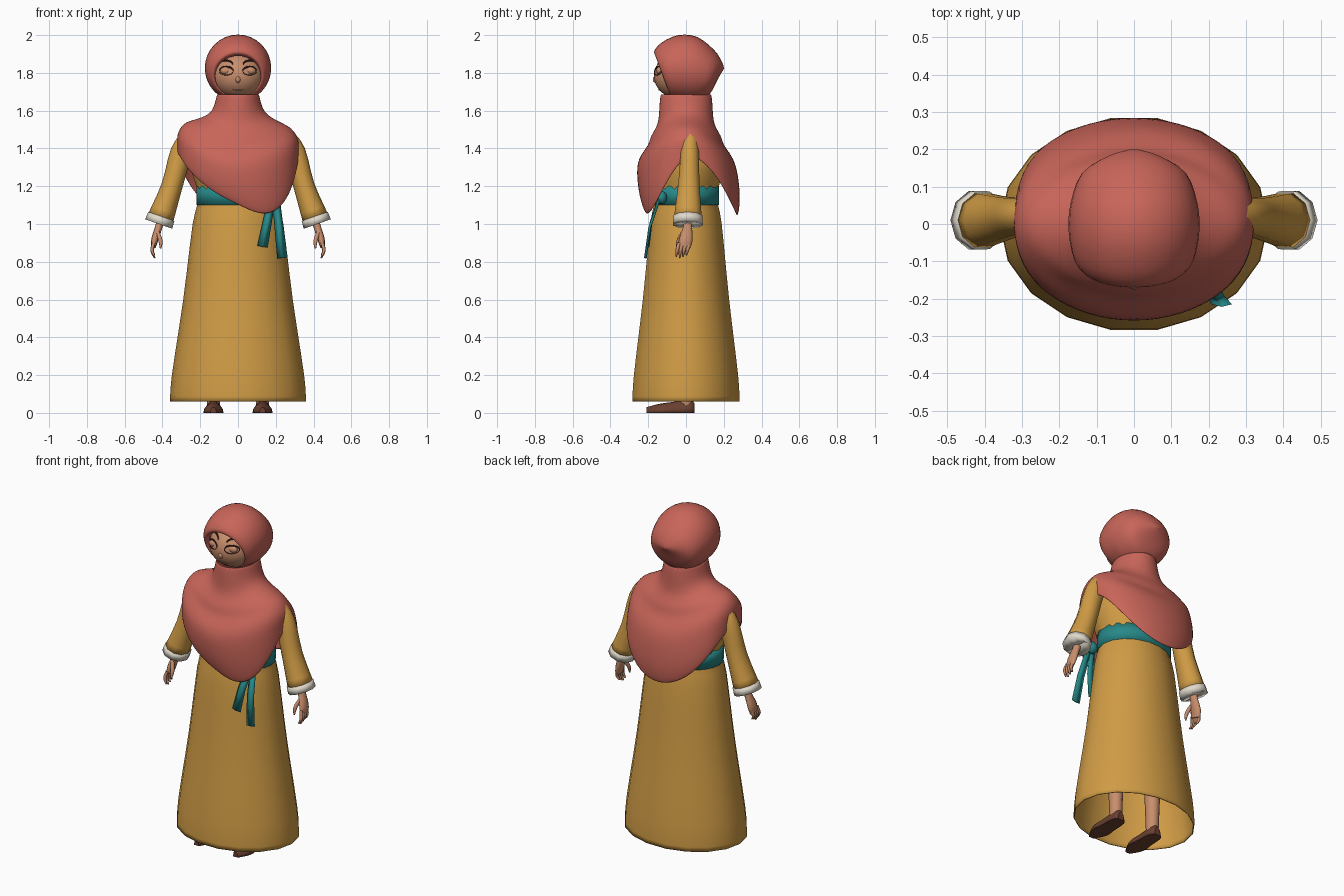
import bpy, bmesh
from math import sin, cos, pi, sqrt, copysign
from mathutils import Vector

cube = bpy.data.objects.get("Cube")
if cube:
    bpy.data.objects.remove(cube, do_unlink=True)


def material(name, *rgb):
    mat = bpy.data.materials.new(name)
    mat.use_nodes = True
    mat.diffuse_color = (*rgb, 1)
    mat.node_tree.nodes["Principled BSDF"].inputs["Base Color"].default_value = (*rgb, 1)
    return mat


coral = material("coral cloth", .58, .13, .1)
mustard = material("mustard cloth", .63, .33, .06)
teal = material("teal cloth", .02, .25, .25)
cream = material("cream trim", .75, .7, .6)
skin = material("skin", .58, .27, .15)
leather = material("shoe leather", .14, .05, .03)
dark = material("dark hair", .03, .01, .01)
lips = material("lips", .4, .16, .1)


def add_object(name, bm, mat):
    for face in bm.faces:
        face.smooth = len(face.verts) < 5
    mesh = bpy.data.meshes.new(name)
    bm.to_mesh(mesh)
    bm.free()
    mesh.materials.append(mat)
    obj = bpy.data.objects.new(name, mesh)
    bpy.context.collection.objects.link(obj)
    return obj


def spline(rows, steps=3):
    """Smooth a short table of sections with a curve that passes through every row."""
    rows = [Vector(row) for row in rows]
    result = []
    for k in range(len(rows) - 1):
        start, end = rows[k], rows[k + 1]
        slope_in = (end - rows[max(k - 1, 0)]) / 2
        slope_out = (rows[min(k + 2, len(rows) - 1)] - start) / 2
        for step in range(steps):
            t = step / steps
            ease = t * t * (3 - 2 * t)
            bend = slope_in * t * (1 - t) ** 2 - slope_out * t * t * (1 - t)
            result.append(start.lerp(end, ease) + bend)
    return result + [rows[-1]]


def angles(count):
    return [2 * pi * i / count for i in range(count)]


def loft(name, rings, mat, caps="both", thickness=0, subdivide=0):
    """Skin a list of equal-sized point rings; caps is both, end, none or loop."""
    bm = bmesh.new()
    verts = [[bm.verts.new(p) for p in ring] for ring in rings]
    pairs = list(zip(verts, verts[1:]))
    if caps == "loop":
        pairs.append((verts[-1], verts[0]))
    for lower, upper in pairs:
        for i in range(len(lower)):
            bm.faces.new((lower[i - 1], lower[i], upper[i], upper[i - 1]))
    if caps == "both":
        bm.faces.new(verts[0][::-1])
    if caps in ("both", "end"):
        bm.faces.new(verts[-1])
    bmesh.ops.recalc_face_normals(bm, faces=bm.faces)
    obj = add_object(name, bm, mat)
    if thickness:
        obj.modifiers.new("thickness", "SOLIDIFY").thickness = thickness
    if subdivide:
        obj.modifiers.new("smoothing", "SUBSURF").levels = subdivide
        obj.modifiers["smoothing"].render_levels = subdivide


def tube(name, path, mat, side=1, sides=10, **options):
    """Path rows are (x, y, z, radius across, radius along y)."""
    points = [Vector((row[0] * side, row[1], row[2])) for row in path]
    rings = []
    for k, point in enumerate(points):
        ahead = (points[min(k + 1, len(points) - 1)] - points[max(k - 1, 0)]).normalized()
        depth = Vector((0, 1, 0))
        depth = (depth - ahead * depth.dot(ahead)).normalized()
        across = depth.cross(ahead)
        wide, deep = path[k][3], path[k][4]
        rings.append([point + across * wide * cos(a) + depth * deep * sin(a) for a in angles(sides)])
    loft(name, rings, mat, **options)


def ball(name, centre, size, mat, segments=24):
    bm = bmesh.new()
    bmesh.ops.create_uvsphere(bm, u_segments=segments, v_segments=segments // 2, radius=1)
    for vert in bm.verts:
        vert.co = Vector(centre) + vert.co * Vector(size)
    add_object(name, bm, mat)


# Dress: one oval lathe from the hem to the neck, as (height, half width)
dress = spline([(.06, .36), (.2, .35), (.6, .29), (1, .24), (1.15, .21), (1.35, .25), (1.55, .1)])
loft("dress", [[(w * cos(a), .8 * w * sin(a), z) for a in angles(18)] for z, w in dress],
     mustard, caps="none", thickness=.006)

# Belt, knot and hanging tails
belt = [(1.1, .2), (1.1, .22), (1.2, .22), (1.2, .2)]
loft("belt", [[(w * cos(a), .8 * w * sin(a), z) for a in angles(24)] for z, w in belt], teal, caps="loop")
ball("belt_knot", (.19, -.13, 1.14), (.035, .03, .035), teal, segments=12)
for name, x, end_x, end_y, end_z in (("short", .18, .13, -.2, .88), ("long", .2, .235, -.215, .82)):
    start, end = Vector((x, -.14, 1.14, .02, .007)), Vector((end_x, end_y, end_z, .028, .007))
    bulge = Vector((0, -.015, 0, 0, 0))
    tube(f"belt_tail_{name}", [start, start.lerp(end, .5) + bulge, end], teal, sides=4)

# Shawl: collar and shoulder rings, as (half width, half depth, side height, end height)
shoulders = [(.115, .14, 1.69, 1.69), (.13, .145, 1.61, 1.6), (.17, .15, 1.57, 1.52),
             (.26, .195, 1.54, 1.46), (.3, .2, 1.52, 1.41), (.33, .265, 1.47, 1.34)]
rings = []
for wide, deep, side_z, end_z in shoulders:
    ring = []
    for a in angles(16):
        slant = .1 * cos(a) * max(wide - .15, 0)
        ring.append(Vector((wide * cos(a), deep * sin(a), side_z + (end_z - side_z) * sin(a) ** 2 - slant)))
    rings.append(ring)

# Shawl hem: short over the arms, long at front and back, pulled down at the front left
hem = []
for a in angles(16):
    c, s = cos(a), sin(a)
    y = copysign(abs(s) ** .7, s) * (.24 if s < 0 else .27)
    z = 1.4 - abs(s) ** 1.2 * (.3 if s < 0 else .37)
    if s < 0:
        z += .26 * s * max(c, c / 3)
    hem.append(Vector((.33 * c, y + .01, z)))
for blend in (.4, .75):
    between = [p.lerp(q, blend) for p, q in zip(rings[len(shoulders) - 1], hem)]
    rings.append([Vector((p.x, p.y * 1.06, p.z)) for p in between])
rings.append(hem)
loft("shawl", rings, coral, caps="none", thickness=.012, subdivide=2)

# Hood: rings from the face opening back, as (top y, bottom y, top z, bottom z, half width)
hood = spline([(-.14, -.05, 1.89, 1.68, .12), (-.17, -.08, 1.91, 1.67, .13), (-.13, -.06, 1.96, 1.66, .16),
               (-.04, 0, 2, 1.65, .175), (.06, .05, 1.99, 1.65, .17), (.15, .12, 1.92, 1.68, .14),
               (.19, .17, 1.86, 1.77, .07), (.2, .2, 1.83, 1.82, .01)])
rings = []
for top_y, bottom_y, top_z, bottom_z, wide in hood:
    top, bottom = Vector((0, top_y, top_z)), Vector((0, bottom_y, bottom_z))
    rings.append([bottom.lerp(top, (1 + cos(a)) / 2) + Vector((wide * sin(a), 0, 0)) for a in angles(32)])
loft("hood", rings, coral, caps="end")

# Head and nose
head, head_size = Vector((0, -.03, 1.785)), Vector((.14, .14, .125))
ball("head", head, head_size, skin, segments=32)
ball("nose", (0, -.162, 1.765), (.014, .014, .018), skin, segments=12)


def face_arc(name, x, z, wide, high, radius, mat, side=1):
    """Draw a tapered half-ellipse arc on the front of the head."""
    path = []
    for k in range(9):
        a = pi * (1 - k / 8)
        px, pz = x + wide * cos(a), z + high * sin(a)
        inside = 1 - (px / head_size.x) ** 2 - ((pz - head.z) / head_size.z) ** 2
        py = head.y - head_size.y * sqrt(max(inside, 0))
        path.append((px, py, pz, radius * (.4 + .6 * sin(a)), .004))
    tube(name, path, mat, side=side, sides=6)


face_arc("mouth", 0, 1.713, .026, -.003, .003, lips)

# Sleeve, forearm and thumb rows are (x, y, z, radius across, radius along y)
sleeve = spline([(.25, .02, 1.46, .05, .045), (.3, .02, 1.38, .058, .05), (.35, .015, 1.2, .056, .06),
                 (.41, .01, 1.03, .07, .077)])
cuff = [(.406, .01, 1.04, .064, .07), (.406, .01, 1.04, .073, .08),
        (.42, .01, 1, .076, .083), (.42, .01, 1, .066, .072)]
hand = spline([(.39, .01, 1.1, .026, .028), (.415, .01, 1, .02, .023),
               (.44, 0, .92, .019, .037), (.447, -.01, .88, .013, .034)])
thumb = spline([(.425, -.015, .955, .01, .012), (.41, -.04, .91, .011, .011), (.41, -.05, .87, .004, .004)])

for side, tag in ((1, "left"), (-1, "right")):
    # Brow, closed lid and lashes
    face_arc(f"{tag}_brow", .065, 1.845, .037, .02, .006, dark, side)
    ball(f"{tag}_eyelid", (.062 * side, -.142, 1.812), (.032, .016, .02), skin, segments=16)
    face_arc(f"{tag}_upper_lashes", .062, 1.81, .037, .023, .005, dark, side)
    face_arc(f"{tag}_lower_lashes", .062, 1.81, .037, -.022, .002, dark, side)

    # Arm
    tube(f"{tag}_sleeve", sleeve, mustard, side, caps="none", thickness=.006)
    tube(f"{tag}_cuff", cuff, cream, side, caps="loop")
    tube(f"{tag}_hand", hand, skin, side)
    tube(f"{tag}_thumb", thumb, skin, side)
    for k, name in enumerate(("index", "middle", "ring", "little")):
        y, tip = .018 * k - .037, .82 + .008 * abs(k - 1)
        finger = spline([(.446, y, .9, .009, .01), (.455, y - .01, .86, .009, .009),
                         (.441, y - .015, tip, .004, .004)])
        tube(f"{tag}_{name}_finger", finger, skin, side, sides=8)

    # Leg and slipper, the slipper as (y, half width, height)
    tube(f"{tag}_leg", [(.13, 0, .6, .055, .055), (.13, 0, .04, .034, .036)], skin, side)
    slipper = spline([(.045, .02, .05), (.02, .04, .07), (-.07, .047, .058), (-.14, .052, .048), (-.21, .016, .03)])
    rings = []
    for y, wide, high in slipper:
        rings.append([((.13 + wide * cos(a)) * side, y, max(high * sin(a), 0)) for a in angles(16)])
    loft(f"{tag}_shoe", rings, leather)
